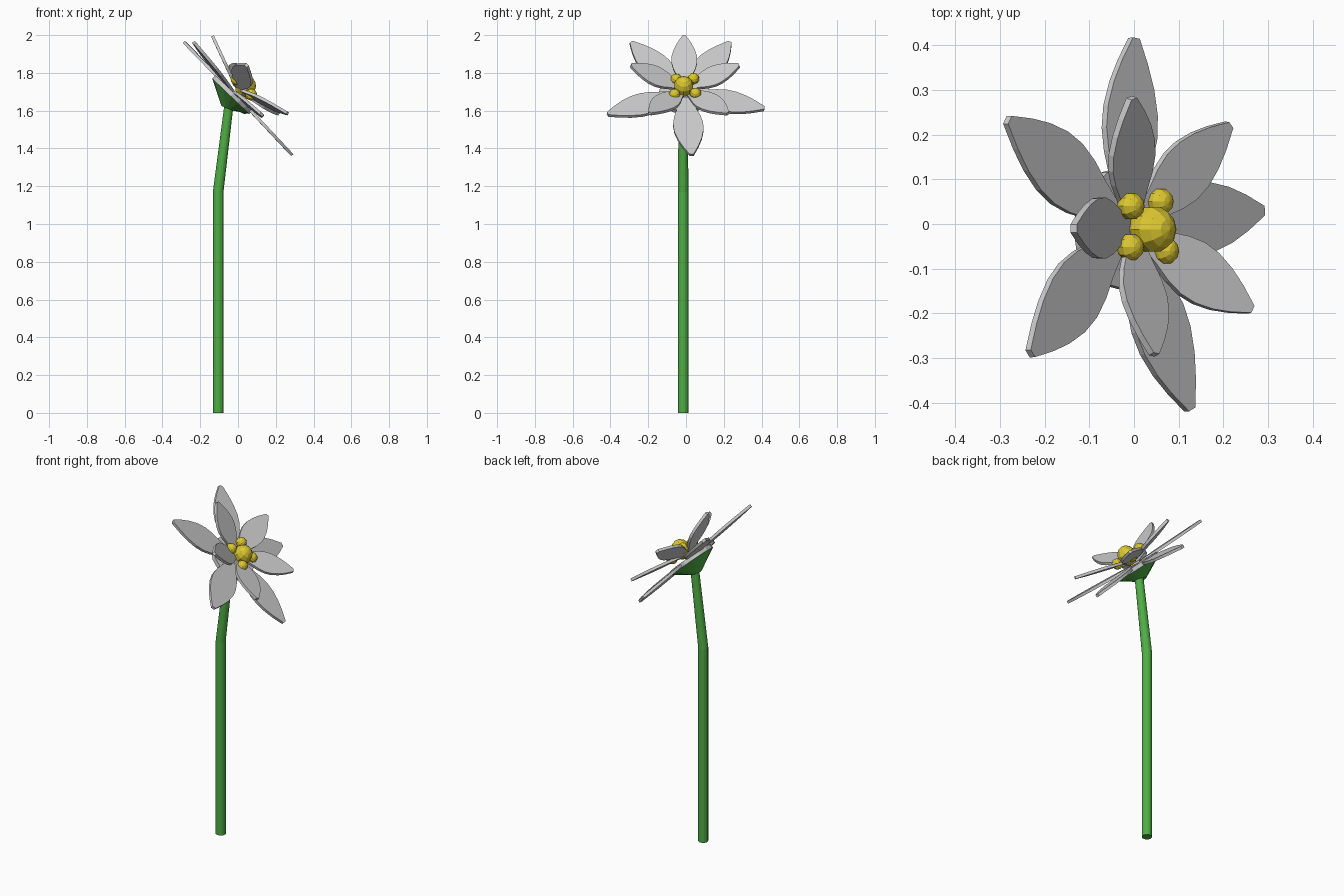
import bpy, bmesh, math
from mathutils import Vector

if "Cube" in bpy.data.objects:
    bpy.data.objects.remove(bpy.data.objects["Cube"])

AXIS = Vector((0.69, 0, 0.72)).normalized()   # direction the bloom faces


def material(name, rgb):
    m = bpy.data.materials.new(name)
    m.diffuse_color = (*rgb, 1)
    m.use_nodes = True
    m.node_tree.nodes["Principled BSDF"].inputs["Base Color"].default_value = m.diffuse_color
    return m


GREEN = material("green", (0.08, 0.42, 0.06))
YELLOW = material("yellow", (0.72, 0.58, 0.03))


def finish(name, bm, mat=None):
    bmesh.ops.recalc_face_normals(bm, faces=bm.faces)
    me = bpy.data.meshes.new(name)
    bm.to_mesh(me)
    bm.free()
    ob = bpy.data.objects.new(name, me)
    bpy.context.collection.objects.link(ob)
    if mat:
        me.materials.append(mat)
    return ob


def loft(name, sections, mat=None, sides=16):
    """Capped tube through (centre, radius, normal) sections."""
    bm = bmesh.new()
    rings = []
    for c, r, n in sections:
        n = Vector(n).normalized()
        v = Vector((0, 1, 0))
        u = v.cross(n)
        rings.append([bm.verts.new(Vector(c) + r * (math.cos(a) * u + math.sin(a) * v))
                      for a in (2 * math.pi * i / sides for i in range(sides))])
    for a, b in zip(rings, rings[1:]):
        for i in range(sides):
            j = (i + 1) % sides
            bm.faces.new((a[i], a[j], b[j], b[i]))
    bm.faces.new(rings[0])
    bm.faces.new(rings[-1])
    return finish(name, bm, mat)


# Petal outline: (fraction of length, half width)
OUTLINE = [(0.08, 0.025), (0.25, 0.046), (0.38, 0.066), (0.5, 0.076), (0.62, 0.074),
           (0.75, 0.060), (0.87, 0.039), (0.96, 0.019), (1.0, 0.010)]


def petal(name, base, tip, width=1.0, thick=0.016):
    base, tip = Vector(base), Vector(tip)
    d = tip - base
    w = AXIS.cross(d).normalized()
    n = d.cross(w).normalized() * thick / 2
    pts = [base + d * t + w * h * width for t, h in OUTLINE]
    pts += [base + d * t - w * h * width for t, h in reversed(OUTLINE)]
    bm = bmesh.new()
    lo = [bm.verts.new(p - n) for p in pts]
    hi = [bm.verts.new(p + n) for p in pts]
    bm.faces.new(lo)
    bm.faces.new(hi)
    for i in range(len(pts)):
        j = (i + 1) % len(pts)
        bm.faces.new((lo[i], lo[j], hi[j], hi[i]))
    finish(name, bm)


def bead(name, centre, r, stretch=1.0):
    bm = bmesh.new()
    bmesh.ops.create_uvsphere(bm, u_segments=10, v_segments=7, radius=r)
    ob = finish(name, bm, YELLOW)
    ob.scale.z = stretch
    ob.rotation_euler = AXIS.to_track_quat('Z', 'Y').to_euler()
    ob.location = centre


# Bent stem
loft("stem", [((-0.105, -0.015, 0), 0.028, (0, 0, 1)),
              ((-0.105, -0.015, 1.17), 0.028, (0.06, 0, 1)),
              ((-0.048, -0.015, 1.63), 0.024, (0.12, 0, 1))], GREEN)

# Green cup under the bloom, with a grey disc closing it
hub = Vector((-0.03, -0.01, 1.685))
loft("cup", [((-0.055, -0.012, 1.612), 0.035, (0.4, 0, 1)),
             (hub - AXIS * 0.012, 0.135, AXIS)], GREEN)
loft("disc", [(hub - AXIS * 0.012, 0.135, AXIS), (hub + AXIS * 0.012, 0.135, AXIS)])

# Outer and inner petals
outer = [(0, 0.415, 1.61), (-0.283, 0.233, 1.96), (-0.232, -0.29, 1.96),
         (0.125, -0.415, 1.58), (0.287, 0.03, 1.365)]
inner = [(-0.005, 0.282, 1.84), (0.213, 0.222, 1.585), (0.262, -0.192, 1.585),
         (0.045, -0.292, 1.84), (-0.135, -0.01, 1.995)]
for i, t in enumerate(outer):
    petal(f"outer_petal_{i + 1}", (-0.02, -0.008, 1.692), t, 1.05)
for i, t in enumerate(inner):
    petal(f"inner_petal_{i + 1}", (-0.005, -0.008, 1.715), t, 0.9)

# Yellow centre beads
bead("centre_bead", (0.04, -0.012, 1.728), 0.053, 1.1)
for i, c in enumerate([(-0.007, 0.04, 1.768), (0.058, 0.05, 1.69),
                       (0.07, -0.06, 1.685), (-0.008, -0.052, 1.765)]):
    bead(f"small_bead_{i + 1}", c, 0.031)
